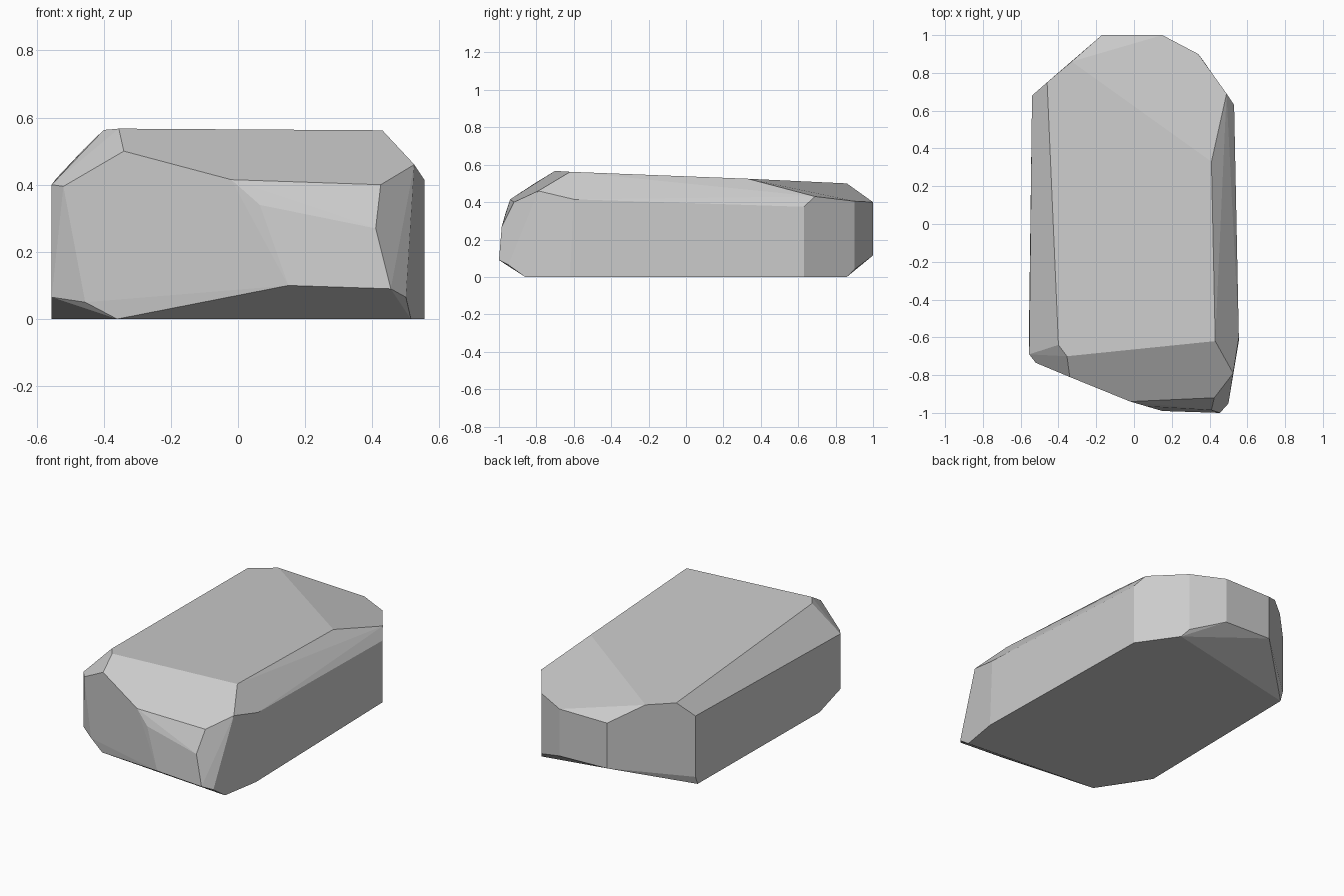
import bpy
import bmesh
from math import radians

# Remove the default object
default_object = bpy.data.objects.get("Cube")
if default_object is not None:
    bpy.data.objects.remove(default_object, do_unlink=True)


def make_material(name, grey):
    """One flat grey, shown in the viewport and in renders."""
    material = bpy.data.materials.new(name)
    material.use_nodes = True
    colour = (grey, grey, grey, 1)
    material.diffuse_color = colour
    shader = material.node_tree.nodes["Principled BSDF"]
    shader.inputs["Base Color"].default_value = colour
    shader.inputs["Roughness"].default_value = 1
    return material


def make_faceted_stone(name, outlines, material, flat_angle):
    """Wrap stacked outlines in a convex skin and merge it into flat facets."""
    mesh = bpy.data.meshes.new(name)
    bm = bmesh.new()
    for outline in outlines:
        for corner in outline:
            bm.verts.new(corner)

    # Convex skin, without any leftover inner corners
    bmesh.ops.convex_hull(bm, input=list(bm.verts), use_existing_faces=False)
    loose = [vert for vert in bm.verts if not vert.link_faces]
    bmesh.ops.delete(bm, geom=loose, context="VERTS")

    # Join nearly coplanar triangles into the broad chiselled planes
    bmesh.ops.dissolve_limit(
        bm,
        angle_limit=radians(flat_angle),
        use_dissolve_boundaries=False,
        verts=list(bm.verts),
        edges=list(bm.edges),
    )
    bmesh.ops.recalc_face_normals(bm, faces=list(bm.faces))
    for face in bm.faces:
        face.smooth = False
    bm.to_mesh(mesh)
    bm.free()

    mesh.materials.append(material)
    stone = bpy.data.objects.new(name, mesh)
    bpy.context.scene.collection.objects.link(stone)
    return stone


# Flat underside resting on the ground
floor_plan = [
    (-.36, -.79), (.515, -.86), (.555, -.62), (.53, .63),
    (.37, .86), (-.54, .66), (-.555, -.49),
]
floor_outline = [(x, y, 0) for x, y in floor_plan]

# Undercut chamfers at the front and back ends
lower_outline = [
    (-.555, -.69, .065), (-.455, -.76, .05), (.15, -.99, .1),
    (.455, -1, .09), (.5, -.95, .065), (.34, .9, .04),
    (.15, 1, .115), (-.17, 1, .125), (-.54, .68, .05),
]

# Front shoulder, where the upright planes meet the sloping ones
front_shoulder = [
    (-.555, -.69, .4), (-.52, -.735, .395), (-.34, -.81, .5),
    (-.02, -.94, .415), (.065, -.965, .34), (.41, -.985, .27),
    (.425, -.92, .4), (.525, -.79, .46), (.555, -.6, .415),
]

# Back shoulder
back_shoulder = [
    (.53, .63, .375), (.49, .69, .43), (.34, .9, .405),
    (.15, 1, .4), (-.17, 1, .4), (-.54, .68, .42),
]

# Broad, gently sloping top
crown_outline = [
    (-.4, -.64, .563), (-.355, -.7, .567), (.43, -.62, .562),
    (.41, .33, .525), (-.33, .86, .5), (-.46, .75, .505),
]

stone_grey = make_material("stone grey", .6)
make_faceted_stone(
    "boulder",
    [floor_outline, lower_outline, front_shoulder, back_shoulder, crown_outline],
    stone_grey,
    flat_angle=4,
)
